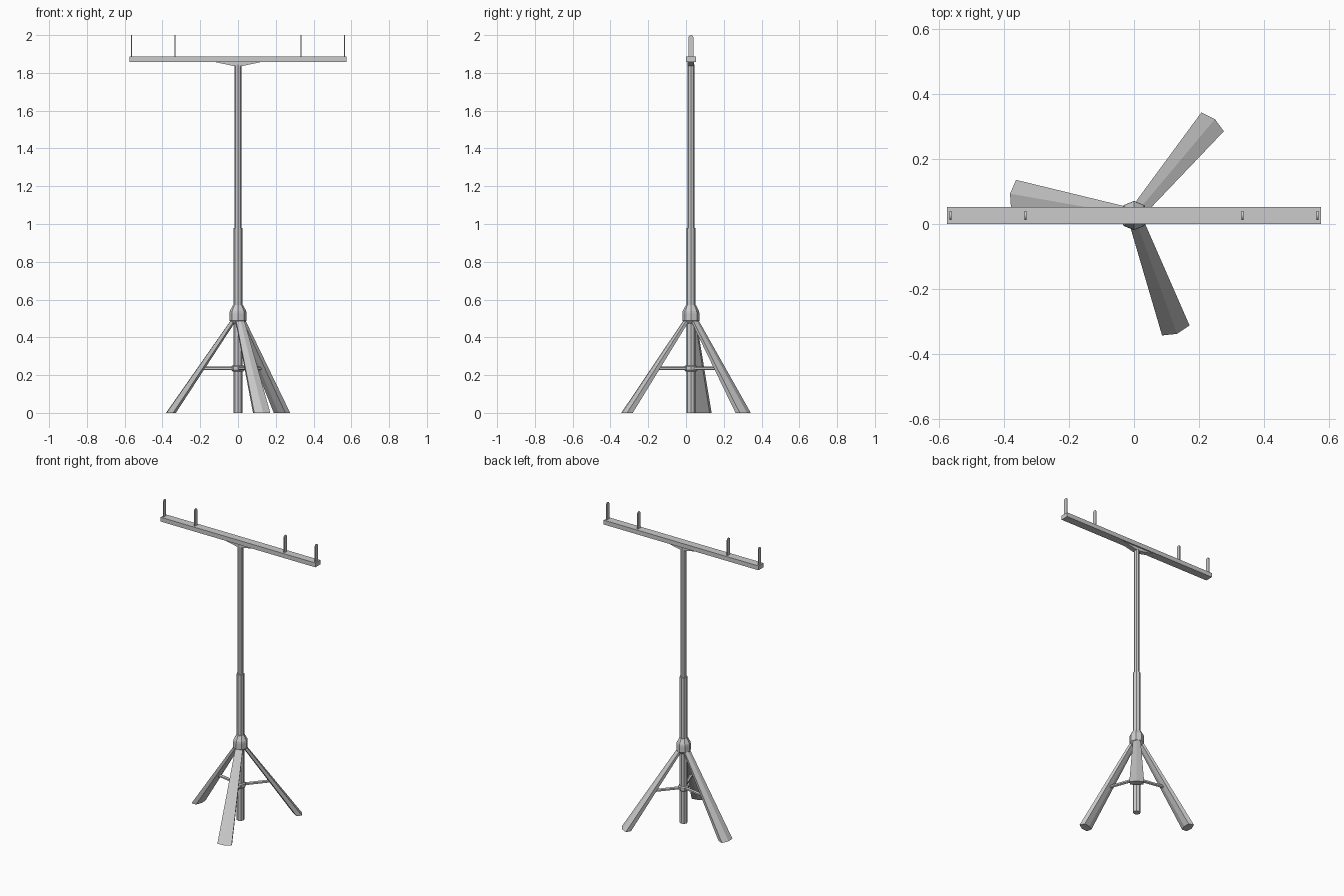
import bpy, bmesh, math
from mathutils import Vector, Matrix

if "Cube" in bpy.data.objects:
    bpy.data.objects.remove(bpy.data.objects["Cube"])

CY = 0.026  # y of the stand's axis


def make(name, rings, matrix=Matrix()):
    """Loft closed rings of points into a capped flat-shaded solid."""
    bm = bmesh.new()
    rows = [[bm.verts.new(matrix @ Vector(p)) for p in r] for r in rings]
    n = len(rows[0])
    for a, b in zip(rows, rows[1:]):
        for i in range(n):
            j = (i + 1) % n
            bm.faces.new((a[i], a[j], b[j], b[i]))
    bm.faces.new(rows[0][::-1])
    bm.faces.new(rows[-1])
    bmesh.ops.recalc_face_normals(bm, faces=bm.faces)
    me = bpy.data.meshes.new(name)
    bm.to_mesh(me)
    bm.free()
    ob = bpy.data.objects.new(name, me)
    bpy.context.collection.objects.link(ob)
    return ob


def lathe(name, profile, n=8):
    """Octagonal turned part on the stand's axis; profile is (radius, z)."""
    ang = [2 * math.pi * i / n for i in range(n)]
    rings = [[(r * math.cos(a), r * math.sin(a), z) for a in ang] for r, z in profile]
    return make(name, rings, Matrix.Translation((0, CY, 0)))


def rect(x0, x1, hy, z):
    return [(x0, CY - hy, z), (x1, CY - hy, z), (x1, CY + hy, z), (x0, CY + hy, z)]


# Telescoping pole, collar and brace hub
lathe("lower_pole", [(0.024, 0), (0.024, 0.98)])
lathe("upper_pole", [(0.018, 0.95), (0.018, 1.845)])
lathe("leg_collar", [(0.03, 0.473), (0.045, 0.488), (0.045, 0.527), (0.043, 0.54), (0.026, 0.572)])
lathe("brace_hub", [(0.028, 0.22), (0.034, 0.226), (0.034, 0.246), (0.028, 0.252)])

# Three flared legs with horizontal braces
for k, deg in enumerate((50, 170, 290), 1):
    m = Matrix.Translation((0, CY, 0)) @ Matrix.Rotation(math.radians(deg), 4, 'Z')
    foot = [(0.387, 0), (0.376, 0.045), (0.342, 0.04), (0.334, 0), (0.342, -0.04), (0.376, -0.045)]
    top = [(0.035, 0), (0.030, 0.023), (0.012, 0.020), (0.006, 0), (0.012, -0.020), (0.030, -0.023)]
    make(f"leg_{k}", [[(x, y, 0) for x, y in foot], [(x, y, 0.495) for x, y in top]], m)
    sect = [(0.011 * math.cos(a), 0.010 * math.sin(a))
            for a in (math.pi / 6 + i * math.pi / 3 for i in range(6))]
    make(f"brace_{k}", [[(r, y, 0.236 + z) for y, z in sect] for r in (0.02, 0.2)], m)

# Crossbar and the tapered bracket beneath it
make("crossbar", [rect(-0.575, 0.575, 0.026, 1.857), rect(-0.575, 0.575, 0.026, 1.886)])
make("crossbar_bracket", [rect(-0.02, 0.02, 0.017, 1.836), rect(-0.125, 0.125, 0.017, 1.858)])

# Four thin upright pegs with rounded tops
arc = [(0.0135 * math.cos(i * math.pi / 6), 1.9865 + 0.0135 * math.sin(i * math.pi / 6)) for i in range(7)]
outline = [(-0.0135, 1.88), (0.0135, 1.88)] + arc
for side, s in (("left", -1), ("right", 1)):
    for where, x in (("inner", 0.333), ("outer", 0.564)):
        make(f"{side}_{where}_peg",
             [[(s * x + d, CY + y, z) for y, z in outline] for d in (-0.003, 0.003)])
